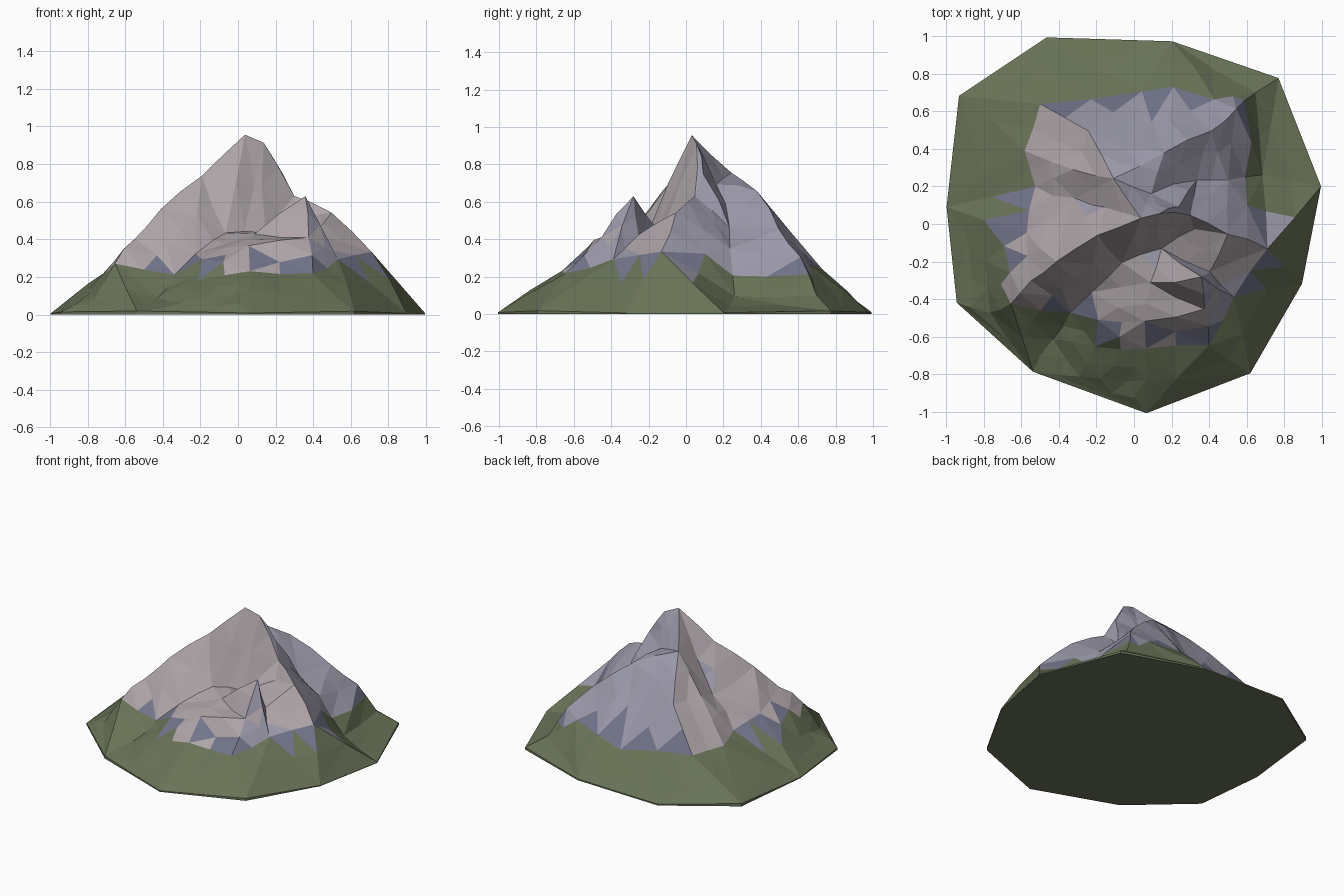
import bpy, bmesh, random
from mathutils import Vector
from mathutils.geometry import delaunay_2d_cdt

if "Cube" in bpy.data.objects:
    bpy.data.objects.remove(bpy.data.objects["Cube"])

random.seed(4)
peak = (.03, .03, .96)
basin = (.14, -.13, .44)
shoulder = (-.1, .24, .76)

# Outline of the foot
rim = [(-.46, 1), (.21, .98), (.76, .77), (1, .2), (.9, -.31), (.61, -.8),
       (.06, -1), (-.54, -.79), (-.95, -.41), (-1, .09), (-.93, .69)]

# Ridge and gully lines, each running downhill
west_ridge = [peak, (-.2, -.06, .73), (-.42, -.2, .56), (-.55, -.3, .41), (-.65, -.43, .28), (-.54, -.79, .012)]
back_ridge = [peak, shoulder, (.16, .38, .66), (.4, .5, .46), (.55, .61, .31)]
north_west_ridge = [shoulder, (-.24, .49, .5), (-.5, .63, .25)]
north_gully = [(-.03, .4, .59), (.04, .71, .17)]
west_gully = [peak, (-.15, .09, .66), (-.32, .13, .44), (-.53, .19, .28)]
west_spur = [shoulder, (-.32, .28, .5), (-.58, .38, .24)]
east_ridge = [peak, (.13, .06, .92), (.24, .1, .75), (.29, .05, .64), (.33, -.02, .51), (.5, -.05, .55), (.7, -.13, .34)]
east_gully = [(.1, .17, .7), (.33, .24, .47), (.5, .24, .34), (.69, .26, .09)]
front_peak = [(.36, -.29, .63), (.38, -.45, .42), (.4, -.64, .21)]
front_gully = [basin, (-.06, -.2, .44), (-.22, -.37, .33), (-.33, -.48, .21), (-.44, -.61, .08)]
side_gully = [basin, (.4, -.26, .42), (.53, -.38, .3)]
front_lip = [basin, (.08, -.32, .42), (.06, -.52, .36), (.06, -.67, .23)]
# Loose points on the lower slopes
slopes = [(-.04, -.84, .1), (-.3, -.82, .07), (-.2, -.52, .29), (-.2, -.66, .19), (-.58, -.05, .32),
          (-.78, -.2, .14), (-.77, -.48, .09), (.22, .72, .25), (.42, .67, .26), (.64, .69, .1)]

points, index, edges = [], {}, []


def add(p):
    if p not in index:
        index[p] = len(points)
        points.append(Vector(p))
    return index[p]


for x, y in rim:
    add((x, y, .012))
for line in (west_ridge, back_ridge, north_west_ridge, north_gully, west_gully, west_spur,
             east_ridge, east_gully, front_peak, front_gully, side_gully, front_lip):
    ids = [add(p) for p in line]
    edges += zip(ids, ids[1:])
for p in slopes:
    add(p)

# Triangulate the lines into a surface
flat, _, tris, origin, _, _ = delaunay_2d_cdt([p.xy for p in points], edges, [], 0, 1e-4)
bm = bmesh.new()
verts = [bm.verts.new((v.x, v.y, points[o[0]].z if o else .3)) for v, o in zip(flat, origin)]
for t in tris:
    bm.faces.new([verts[i] for i in t])

# Split long edges into smaller facets
long_edges = [e for e in bm.edges if e.calc_length() > .2 and not e.is_boundary]
old = set(bm.verts)
bmesh.ops.subdivide_edges(bm, edges=long_edges, cuts=1)
for v in bm.verts:
    if v not in old:
        v.co += Vector([random.uniform(-.01, .01) for _ in range(3)])
bmesh.ops.triangulate(bm, faces=bm.faces[:])
bm.normal_update()

# Grass below, slate in a jagged band, warm rock to the south-west, cool rock to the north-east
for f in bm.faces:
    z = f.calc_center_median().z
    rock = 3 if f.normal.x + f.normal.y > 0 else 2
    f.material_index = 0 if z < .235 else 1 if z < .3 and random.random() < .6 else rock

# Thin base
border = [e for e in bm.edges if e.is_boundary]
skirt = bmesh.ops.extrude_edge_only(bm, edges=border)["geom"]
for v in skirt:
    if isinstance(v, bmesh.types.BMVert):
        v.co.z = 0
bmesh.ops.holes_fill(bm, edges=[e for e in bm.edges if e.is_boundary], sides=0)
bmesh.ops.recalc_face_normals(bm, faces=bm.faces[:])

mesh = bpy.data.meshes.new("mountain")
bm.to_mesh(mesh)
bm.free()
for name, color in (("grass", (.14, .17, .095, 1)), ("slate", (.17, .18, .26, 1)),
                    ("warm_rock", (.42, .37, .39, 1)), ("cool_rock", (.33, .32, .40, 1))):
    mat = bpy.data.materials.new(name)
    mat.diffuse_color = color
    mat.use_nodes = True
    mat.node_tree.nodes["Principled BSDF"].inputs["Base Color"].default_value = mat.diffuse_color
    mesh.materials.append(mat)
bpy.context.collection.objects.link(bpy.data.objects.new("mountain", mesh))
